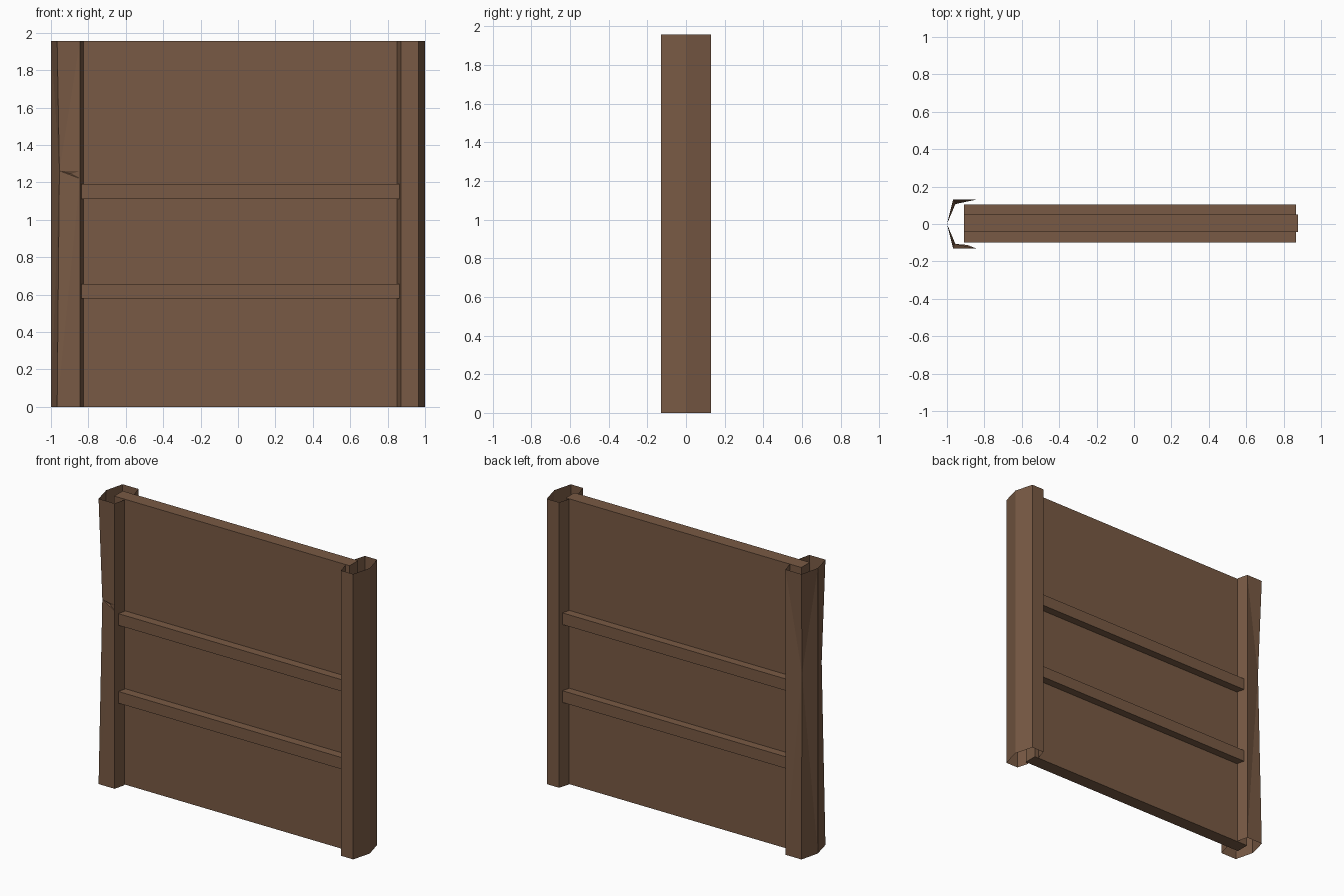
import bpy, bmesh

if "Cube" in bpy.data.objects:
    bpy.data.objects.remove(bpy.data.objects["Cube"])

H = 1.957          # overall height
DENT_Z = 1.262     # height of the damage on the left post

wood = bpy.data.materials.new("brown wood")
wood.diffuse_color = (0.19, 0.102, 0.058, 1)
wood.use_nodes = True
wood.node_tree.nodes["Principled BSDF"].inputs["Base Color"].default_value = wood.diffuse_color


def finish(name, bm):
    mesh = bpy.data.meshes.new(name)
    bm.to_mesh(mesh)
    bm.free()
    mesh.materials.append(wood)
    ob = bpy.data.objects.new(name, mesh)
    bpy.context.collection.objects.link(ob)
    return ob


def box(name, lo, hi):
    bm = bmesh.new()
    bmesh.ops.create_cube(bm, size=1)
    for v in bm.verts:
        v.co = [lo[i] + (v.co[i] + 0.5) * (hi[i] - lo[i]) for i in range(3)]
    return finish(name, bm)


def profile(inner, corner, outer, side):
    """Open six-sided post section, ordered counterclockwise from above."""
    pts = [(inner, -0.05), (corner, -0.13), (outer, -0.13), (1.0, 0.0),
           (outer, 0.13), (corner, 0.13), (inner, 0.055)]
    pts = [(x * side, y) for x, y in pts]
    return pts if side > 0 else pts[::-1]


# Planked wall and the two rails running through it
box("wall_panel", (-0.91, -0.042, 0.0), (0.876, 0.05, H))
for name, z in (("lower_rail", 0.578), ("upper_rail", 1.112)):
    box(name, (-0.91, -0.1, z), (0.866, 0.105, z + 0.08))

# Right post: straight open shell
bm = bmesh.new()
cols = [[bm.verts.new((x, y, z)) for z in (0, H)]
        for x, y in profile(0.85, 0.872, 0.965, 1)]
for a, b in zip(cols, cols[1:]):
    bm.faces.new((a[0], b[0], b[1], a[1]))
finish("right_post", bm)

# Left post: same shell, outer corners pushed in at the damage
bm = bmesh.new()
pts = profile(0.826, 0.845, 0.967, -1)
# columns run: back inner edge, back corners, tip, front corners, front inner edge
cols = []
for i, (x, y) in enumerate(pts):
    mx, my = x, y
    if i in (2, 4):
        mx, my = x + 0.012, y * 0.82
    cols.append([bm.verts.new((x, y, 0)), bm.verts.new((mx, my, DENT_Z)),
                 bm.verts.new((x, y, H))])
for i, (a, b) in enumerate(zip(cols, cols[1:])):
    if i == 4:
        continue
    for k in (0, 1):
        bm.faces.new((a[k], b[k], b[k + 1], a[k + 1]))

# Front face of the left post with its splintered notch
a, b = cols[4], cols[5]
low = bm.verts.new((pts[5][0], -0.13, 1.22))
mid = bm.verts.new((-0.892, -0.112, 1.245))
for f in ((a[0], b[0], low), (a[0], low, a[1]), (a[1], low, mid),
          (a[1], mid, b[1]), (mid, low, b[1]),
          (a[1], b[1], b[2]), (a[1], b[2], a[2])):
    bm.faces.new(f)
bmesh.ops.triangulate(bm, faces=bm.faces[:])
finish("left_post", bm)
